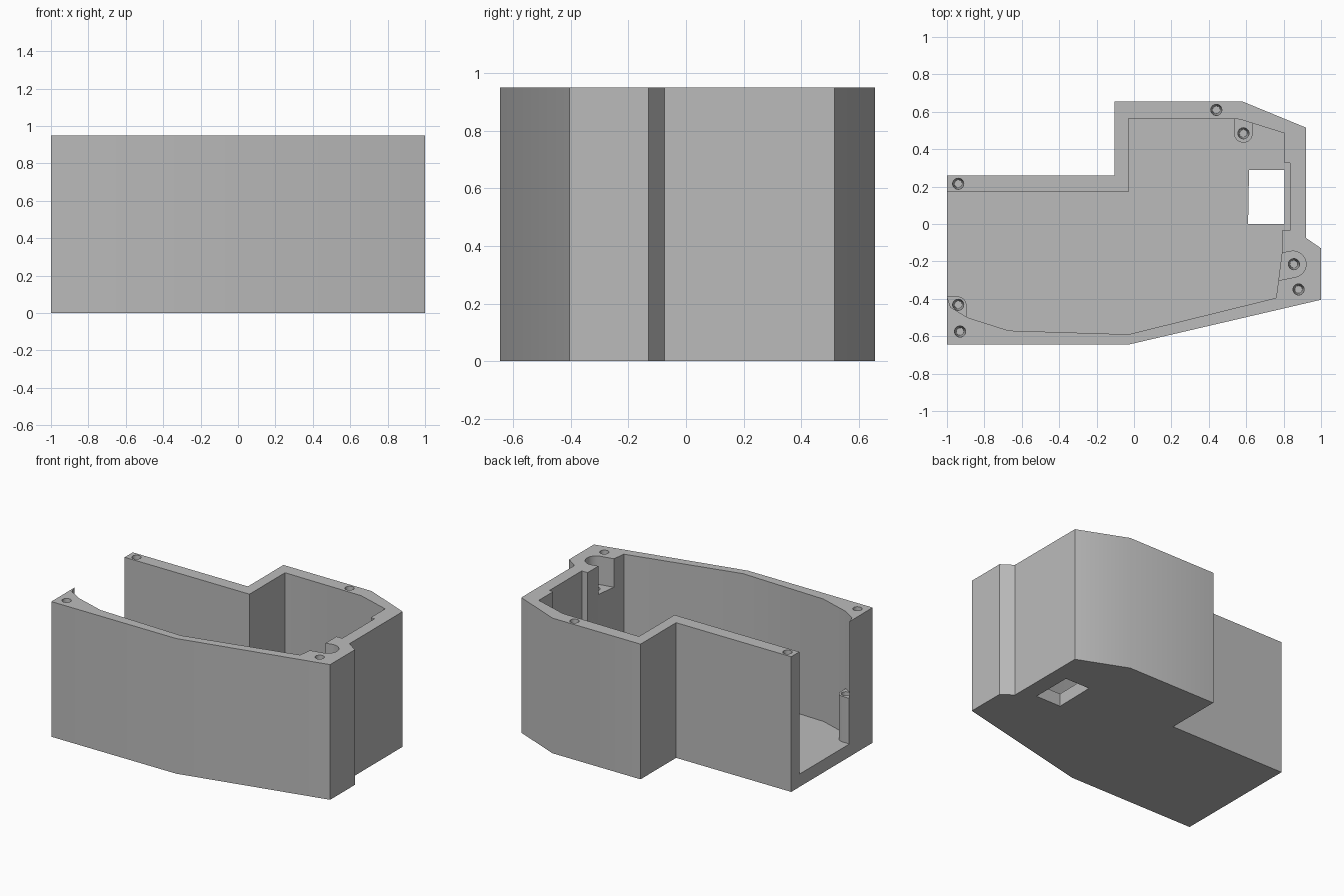
import bpy, bmesh, math
from mathutils import Vector

cube = bpy.data.objects.get("Cube")
if cube:
    bpy.data.objects.remove(cube, do_unlink=True)

HEIGHT, FLOOR, LEDGE, POST_TOP = 0.95, 0.09, 0.75, 0.41

grey = bpy.data.materials.new("housing_grey")
grey.use_nodes = True
colour = (0.5, 0.5, 0.5, 1)
grey.diffuse_color = colour
grey.node_tree.nodes["Principled BSDF"].inputs["Base Color"].default_value = colour


def finish(name, bm):
    bmesh.ops.recalc_face_normals(bm, faces=bm.faces)
    mesh = bpy.data.meshes.new(name)
    bm.to_mesh(mesh)
    bm.free()
    mesh.materials.append(grey)
    obj = bpy.data.objects.new(name, mesh)
    bpy.context.collection.objects.link(obj)
    return obj


def prism(name, outline, low, high):
    """Extrude a closed plan outline from low to high."""
    bm = bmesh.new()
    face = bm.faces.new([bm.verts.new((x, y, low)) for x, y in outline])
    top = bmesh.ops.extrude_face_region(bm, geom=[face])["geom"]
    bmesh.ops.translate(bm, vec=(0, 0, high - low),
                        verts=[v for v in top if isinstance(v, bmesh.types.BMVert)])
    return finish(name, bm)


def tapered_hole(x, y, top, depth=0.25):
    """Cutter for a screw hole that opens at the given height."""
    bm = bmesh.new()
    bmesh.ops.create_cone(bm, cap_ends=True, segments=24,
                          radius1=0.02, radius2=0.03, depth=depth)
    bmesh.ops.translate(bm, vec=(x, y, top + 0.005 - depth / 2), verts=bm.verts)
    return finish("hole_cutter", bm)


def tongue(centre, radius, direction, length):
    """Round-ended outline whose straight sides run along direction."""
    c, d = Vector(centre), Vector(direction).normalized()
    start = math.atan2(d.y, d.x) + math.pi / 2
    arc = [c + radius * Vector((math.cos(start + math.pi * i / 16),
                                math.sin(start + math.pi * i / 16))) for i in range(17)]
    return arc + [arc[-1] + d * length, arc[0] + d * length]


def cut(target, cutters):
    bpy.context.view_layer.objects.active = target
    for cutter in cutters:
        cutter.hide_render = True
        mod = target.modifiers.new("cut", 'BOOLEAN')
        mod.operation, mod.solver, mod.object = 'DIFFERENCE', 'EXACT', cutter
        bpy.ops.object.modifier_apply(modifier=mod.name)
        bpy.data.objects.remove(cutter, do_unlink=True)


# Plan outlines of the housing and its cavity, which is open at the -x end
outer = [(-1, -.645), (-.03, -.645), (1, -.405), (1, -.13), (.92, -.075),
         (.92, .515), (.58, .655), (-.105, .655), (-.105, .26), (-1, .26)]
inner = [(-1.1, -.385), (-1, -.385), (-.98, -.445), (-.89, -.5), (-.67, -.57),
         (-.03, -.59), (.76, -.395), (.79, -.16), (.79, -.035), (.835, -.035),
         (.835, .325), (.805, .325), (.805, .485), (.565, .56), (-.03, .565),
         (-.03, .17), (-1.1, .17)]
window = [(.61, 0), (.805, 0), (.805, .29), (.615, .29)]

# Housing: hollow shell, floor window, side pocket and lid screw holes
housing = prism("housing", outer, 0, HEIGHT)
pocket = tongue((.85, -.215), .07, (-1, -.2), .12)
cutters = [prism("cavity_cutter", inner, FLOOR, HEIGHT + .1),
           prism("window_cutter", window, -.1, FLOOR + .05),
           prism("pocket_cutter", pocket, LEDGE, HEIGHT + .1)]
for x, y in [(-.94, .215), (.44, .61), (-.93, -.575), (.88, -.35)]:
    cutters.append(tapered_hole(x, y, HEIGHT))
cutters.append(tapered_hole(.855, -.215, LEDGE))
cut(housing, cutters)

# Mounting posts that stand on the floor against the walls
back_post = prism("back_post", tongue((.585, .485), .05, (0, 1), .1), FLOOR - .01, POST_TOP)
cut(back_post, [tapered_hole(.585, .485, POST_TOP)])

corner = [p for p in tongue((-.945, -.437), .05, (0, -1), .09) if p.x > -.946]
corner_outline = [(-.998, -.387)] + corner[::-1] + [(-.998, -.527)]
corner_outline = sorted(corner_outline, key=lambda p: math.atan2(p[1] + .46, p[0] + .96))
corner_post = prism("corner_post", corner_outline, FLOOR - .01, POST_TOP)
cut(corner_post, [tapered_hole(-.94, -.432, POST_TOP)])

# Smooth the shallow bends, keep real corners crisp
for obj in (housing, back_post, corner_post):
    bpy.ops.object.select_all(action='DESELECT')
    obj.select_set(True)
    bpy.context.view_layer.objects.active = obj
    bpy.ops.object.shade_smooth_by_angle(angle=math.radians(30))
